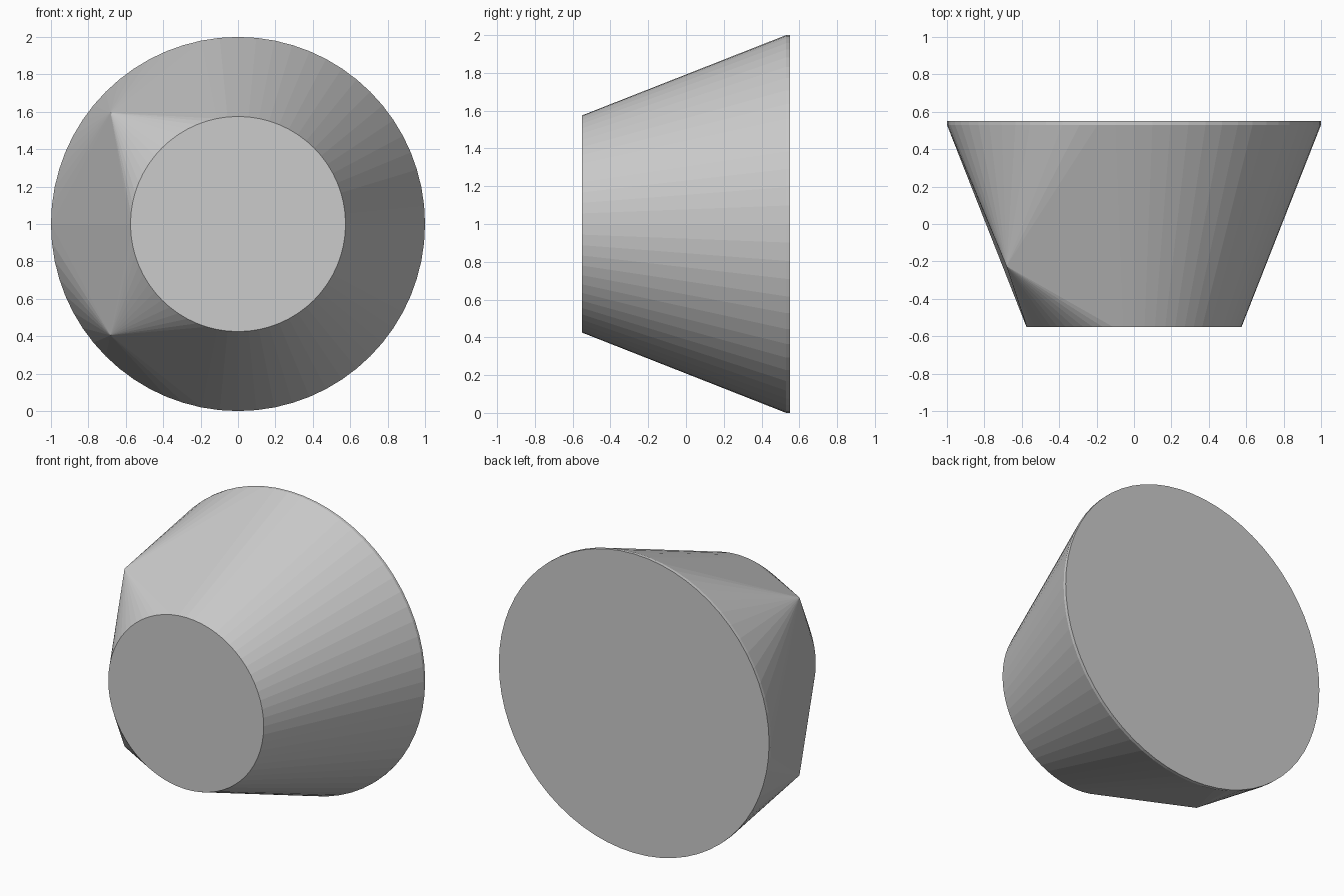
import bpy, bmesh, math

if "Cube" in bpy.data.objects:
    bpy.data.objects.remove(bpy.data.objects["Cube"])

SIDES = 64
CENTRE_Z = 1.0


def ring(bm, radius, y):
    # circle of points facing along y
    for i in range(SIDES):
        a = 2 * math.pi * i / SIDES
        bm.verts.new((radius * math.cos(a), y, CENTRE_Z + radius * math.sin(a)))


bm = bmesh.new()

# small front disc, large back disc with a thin straight rim
ring(bm, 0.575, -0.55)
ring(bm, 1.0, 0.53)
ring(bm, 1.0, 0.55)

# two blunt corners on the left side, mirrored above and below the axis
for side in (-1, 1):
    for height in (0.56, 0.595):
        bm.verts.new((-0.682, -0.225, CENTRE_Z + side * height))

# stretch one skin over discs and corners
hull = bmesh.ops.convex_hull(bm, input=bm.verts[:])
loose = {g for g in hull["geom_interior"] + hull["geom_unused"]
         if isinstance(g, bmesh.types.BMVert)}
bmesh.ops.delete(bm, geom=list(loose), context='VERTS')
bmesh.ops.dissolve_limit(bm, angle_limit=math.radians(0.1),
                         verts=bm.verts[:], edges=bm.edges[:])
bmesh.ops.recalc_face_normals(bm, faces=bm.faces[:])

mesh = bpy.data.meshes.new("tapered_body")
bm.to_mesh(mesh)
bm.free()
body = bpy.data.objects.new("tapered_body", mesh)
bpy.context.collection.objects.link(body)
